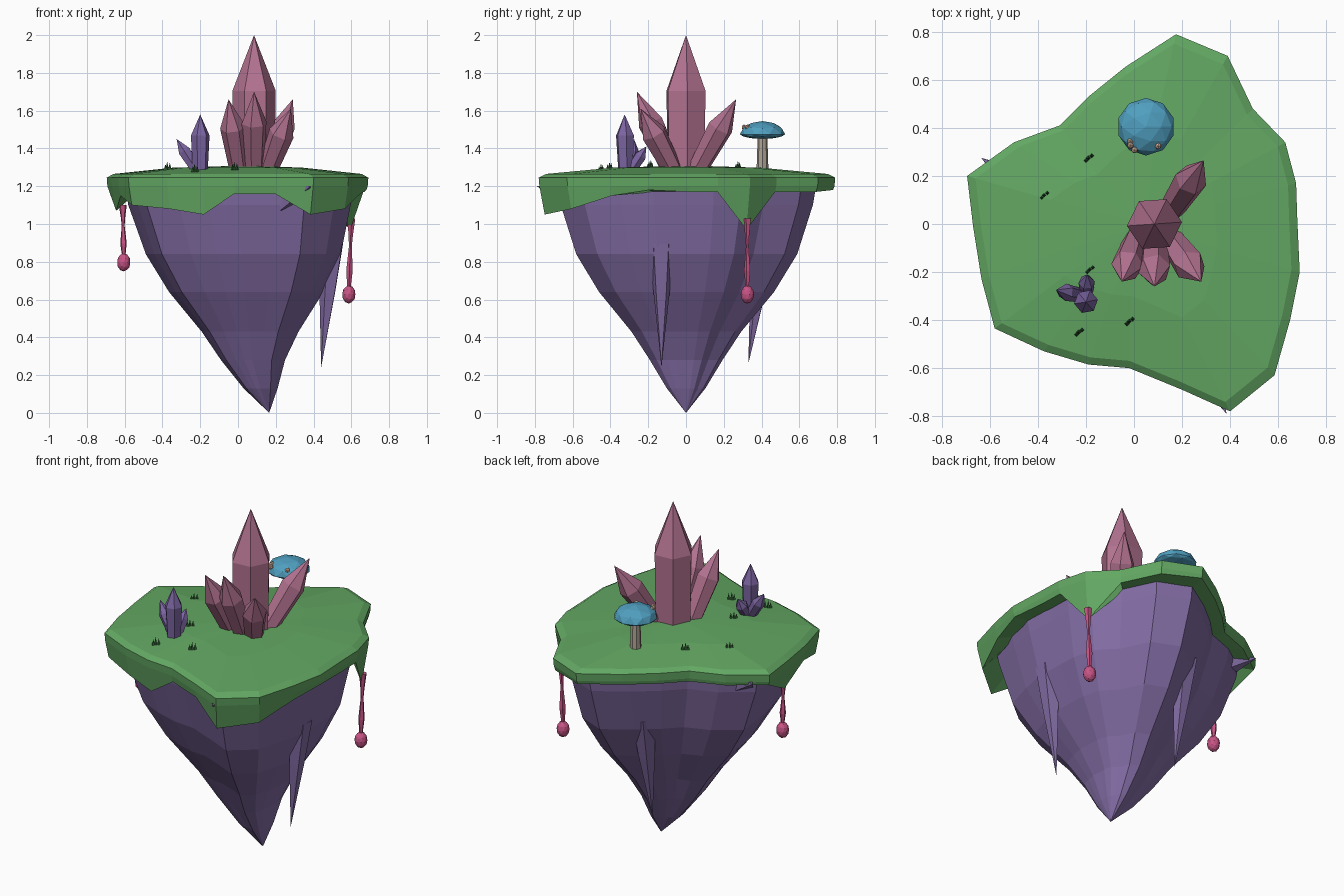
import bpy, bmesh, math
from mathutils import Vector, Matrix

cube = bpy.data.objects.get("Cube")
if cube:
    bpy.data.objects.remove(cube, do_unlink=True)


def material(name, color):
    mat = bpy.data.materials.new(name)
    mat.use_nodes = True
    rgba = (*color, 1)
    mat.diffuse_color = rgba
    mat.node_tree.nodes["Principled BSDF"].inputs["Base Color"].default_value = rgba
    return mat


GRASS = material("grass green", (.125, .39, .125))
BLADE = material("dark blade green", (.03, .12, .035))
ROCK = material("rock purple", (.225, .15, .37))
AMETHYST = material("amethyst purple", (.20, .13, .36))
ROSE = material("rose crystal", (.45, .17, .28))
VINE = material("vine pink", (.58, .09, .24))
CAP = material("cap blue", (.08, .35, .53))
STEM = material("stem beige", (.43, .37, .30))
SPOT = material("spot cream", (.70, .47, .33))


def finish(bm, name, mat):
    bmesh.ops.recalc_face_normals(bm, faces=bm.faces)
    mesh = bpy.data.meshes.new(name)
    bm.to_mesh(mesh)
    bm.free()
    mesh.materials.append(mat)
    obj = bpy.data.objects.new(name, mesh)
    bpy.context.collection.objects.link(obj)
    return obj


def loft(name, rings, mat):
    """Skin closed rings of points; a ring of one point becomes an apex."""
    bm = bmesh.new()
    loops = [[bm.verts.new(p) for p in ring] for ring in rings]
    for low, high in zip(loops, loops[1:]):
        n = max(len(low), len(high))
        for i in range(n):
            j = (i + 1) % n
            if len(low) == 1:
                bm.faces.new((low[0], high[i], high[j]))
            elif len(high) == 1:
                bm.faces.new((low[i], low[j], high[0]))
            else:
                bm.faces.new((low[i], low[j], high[j], high[i]))
    for end in (loops[0], loops[-1]):
        if len(end) > 2:
            bm.faces.new(end)
    return finish(bm, name, mat)


def shaft(name, start, end, profile, sides, mat, turn=0):
    """Lathe a (fraction, radius) profile along the line from start to end."""
    start, end = Vector(start), Vector(end)
    axis = end - start
    rot = Matrix.Identity(3)
    if Vector((axis.x, axis.y)).length > .001:
        rot = axis.to_track_quat('Z', 'Y').to_matrix()
    elif axis.z < 0:
        rot = Matrix.Rotation(math.pi, 3, 'X')
    rings = []
    for t, r in profile:
        count = sides if r > 0 else 1
        angles = [math.radians(turn) + math.tau * i / sides for i in range(count)]
        rings.append([start + axis * t + rot @ Vector((r * math.cos(a), r * math.sin(a), 0))
                      for a in angles])
    return loft(name, rings, mat)


def ball(name, center, size, mat, detail=1, under=1):
    bm = bmesh.new()
    bmesh.ops.create_icosphere(bm, subdivisions=detail, radius=1)
    for v in bm.verts:
        if v.co.z < 0:
            v.co.z *= under
        v.co = Vector(center) + Vector(v.co[k] * size[k] for k in range(3))
    return finish(bm, name, mat)


# Island outline: x, y and the height of the hanging turf edge
OUTLINE = [(.40, -.78, 1.05), (.585, -.63, 1.08), (.65, -.4, 1.15), (.69, -.2, 1.18),
           (.68, .02, 1.17), (.675, .17, 1.17), (.63, .34, .97), (.495, .48, 1.17),
           (.39, .7, 1.17), (.175, .79, 1.18), (-.035, .655, 1.18), (-.19, .53, 1.18),
           (-.31, .41, 1.18), (-.5, .34, 1.18), (-.695, .2, 1.18), (-.67, -.01, 1.07),
           (-.635, -.23, 1.15), (-.58, -.435, 1.1), (-.375, -.53, 1.08),
           (-.19, -.585, 1.05), (-.02, -.6, 1.16), (.2, -.69, 1.16)]


def ring(scale, z, shift=0):
    return [(x * scale + shift, y * scale, z) for x, y, _ in OUTLINE]


# Turf: gently domed top, upright rim and a ragged hanging edge
drip = []
for x, y, z in OUTLINE:
    s = .985 - (1.18 - z) * .2
    drip.append((x * s, y * s, z))
loft("grass_top", [[(.05, 0, 1.31)], ring(.5, 1.298), ring(.95, 1.265), ring(1, 1.245),
                   ring(.995, 1.2), drip, ring(.84, 1.17), [(0, 0, 1.17)]], GRASS)

# Rock body tapering to an off-centre point
LEVELS = [(.87, 1.19, .01), (.85, 1.1, .01), (.745, .84, .03), (.59, .64, .045),
          (.37, .43, .065), (.245, .28, .08), (.13, .13, .12)]
loft("rock_body", [[(0, 0, 1.19)]] + [ring(*level) for level in LEVELS]
     + [[(.165, 0, 0)]], ROCK)

# Rock corners that poke through the turf rim
for i, (a, b) in enumerate([((.28, -.56, 1.14), (.385, -.79, 1.2)),
                            ((-.46, .15, 1.14), (-.635, .275, 1.2))]):
    shaft(f"rock_corner_{i}", a, b, [(0, .1), (1, 0)], 4, ROCK, 45)

# Hanging rock spikes
for i, (a, b) in enumerate([((.5, -.13, .9), (.44, -.13, .24)),
                            ((-.01, .42, .9), (-.01, .33, .26))]):
    shaft(f"rock_spike_{i}", a, b, [(0, .068), (.4, .045), (1, 0)], 5, ROCK, 20)

# Rose crystal cluster
shaft("main_crystal", (.085, 0, 1.28), (.085, 0, 2),
      [(0, .108), (.59, .115), (1, 0)], 6, ROSE, 4)
LEANING = [((.15, .05, 1.27), (.29, .265, 1.66)), ((.15, -.06, 1.27), (.28, -.24, 1.61)),
           ((.085, -.07, 1.27), (.085, -.26, 1.7)), ((.01, -.06, 1.27), (-.05, -.24, 1.66))]
for i, (a, b) in enumerate(LEANING):
    shaft(f"side_crystal_{i}", a, b, [(0, .052), (.62, .068), (1, 0)], 6, ROSE, 15)

# Small amethyst cluster
for i, (a, b, r) in enumerate([((-.2, -.32, 1.27), (-.2, -.325, 1.58), .05),
                               ((-.21, -.3, 1.27), (-.325, -.275, 1.45), .036),
                               ((-.2, -.3, 1.27), (-.195, -.21, 1.41), .034)]):
    shaft(f"small_crystal_{i}", a, b, [(0, r * .8), (.64, r), (1, 0)], 6, AMETHYST, 10)

# Mushroom
shaft("mushroom_stem", (.05, .405, 1.27), (.05, .405, 1.48), [(0, .032), (1, .025)], 8, STEM)
ball("mushroom_cap", (.05, .405, 1.475), (.12, .12, .07), CAP, 2, .35)
for i, (x, y) in enumerate([(-.015, .345), (-.015, .328), (.002, .308), (.1, .325)]):
    ball(f"mushroom_spot_{i}", (x, y, 1.512), (.015,) * 3, SPOT)

# Hanging vines with a bud at the end
STRAND = [(0, .022), (.25, .012), (.4, .008), (.75, .018), (1, .009)]
for i, (a, b) in enumerate([((.6, .325, 1.03), (.587, .325, .66)),
                            ((-.61, -.05, 1.1), (-.605, -.05, .83))]):
    shaft(f"vine_{i}", a, b, STRAND, 5, VINE)
    ball(f"vine_bud_{i}", (b[0], b[1], b[2] - .033), (.036, .036, .048), VINE, 2)

# Grass tufts
for i, (x, y, z) in enumerate([(-.19, .275, 1.29), (-.375, .12, 1.285), (-.185, -.19, 1.295),
                               (-.23, -.45, 1.275), (-.02, -.405, 1.285)]):
    for k, (dx, dy) in enumerate([(0, 0), (.014, .009), (-.009, -.01)]):
        top = .045 - .007 * k
        shaft(f"grass_tuft_{i}_{k}", (x + dx, y + dy, z), (x + dx, y + dy, z + top),
              [(0, .01), (1, 0)], 4, BLADE)
